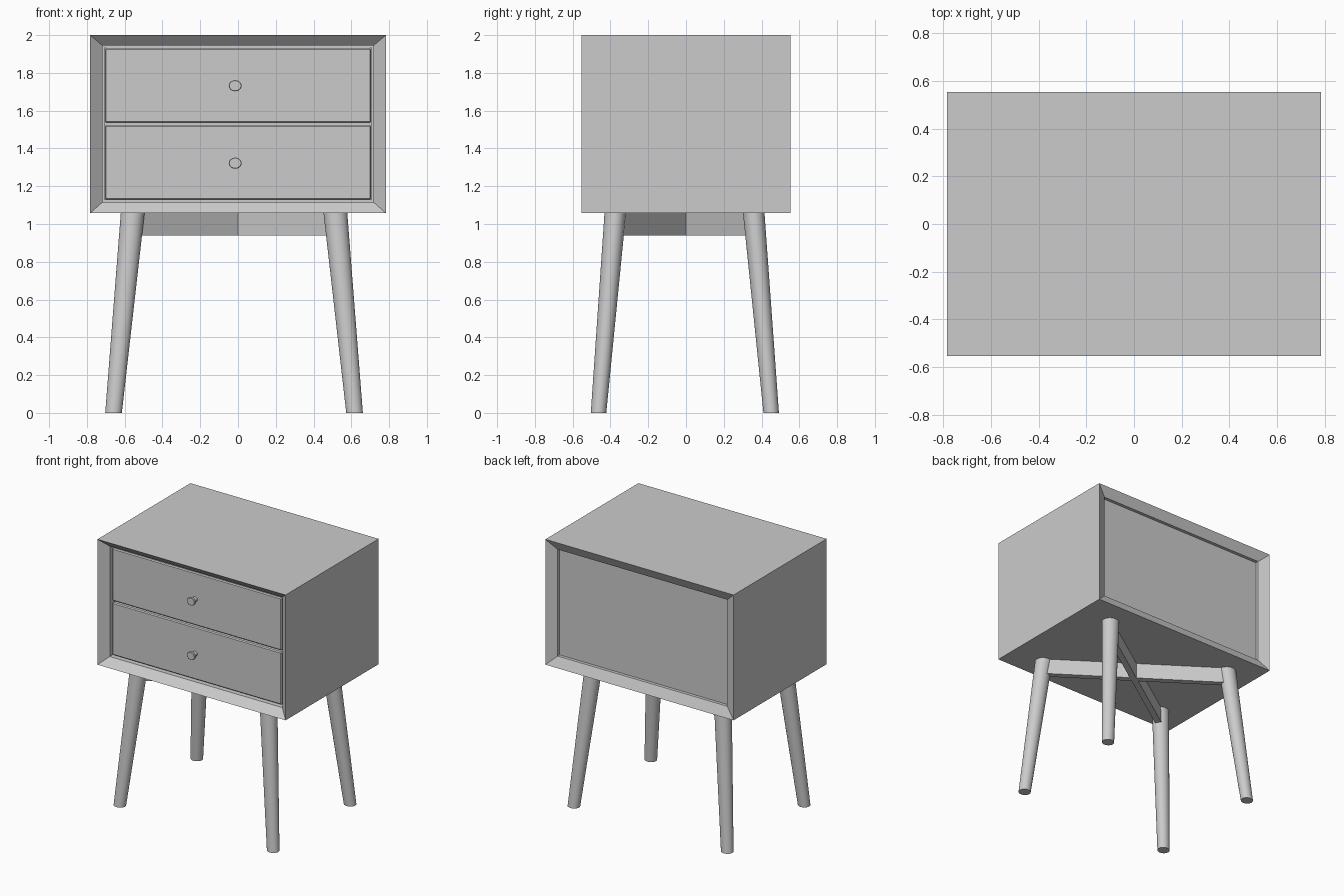
import bpy, bmesh, math
from mathutils import Vector, Matrix

if "Cube" in bpy.data.objects:
    bpy.data.objects.remove(bpy.data.objects["Cube"])


def add_object(name, bm):
    bmesh.ops.recalc_face_normals(bm, faces=bm.faces)
    mesh = bpy.data.meshes.new(name)
    bm.to_mesh(mesh)
    bm.free()
    ob = bpy.data.objects.new(name, mesh)
    bpy.context.collection.objects.link(ob)
    return ob


def box(name, lo, hi, bevel=0.0):
    lo, hi = Vector(lo), Vector(hi)
    bm = bmesh.new()
    bmesh.ops.create_cube(bm, size=1)
    bmesh.ops.scale(bm, vec=hi - lo, verts=bm.verts)
    bmesh.ops.translate(bm, vec=(lo + hi) / 2, verts=bm.verts)
    ob = add_object(name, bm)
    if bevel:
        mod = ob.modifiers.new("bevel", "BEVEL")
        mod.width, mod.segments = bevel, 1
    return ob


def smooth(ob):
    bpy.ops.object.select_all(action="DESELECT")
    ob.select_set(True)
    bpy.context.view_layer.objects.active = ob
    bpy.ops.object.shade_smooth_by_angle(angle=math.radians(35))


def elliptic_loft(name, rings, axis="Z", sides=32):
    """Skin through rings of (centre, horizontal radius, other radius)."""
    bm = bmesh.new()
    loops = []
    for c, ra, rb in rings:
        loop = []
        for i in range(sides):
            t = 2 * math.pi * i / sides
            a, b = ra * math.cos(t), rb * math.sin(t)
            off = (a, b, 0) if axis == "Z" else (a, 0, b)
            loop.append(bm.verts.new(Vector(c) + Vector(off)))
        loops.append(loop)
    for l0, l1 in zip(loops, loops[1:]):
        for i in range(sides):
            j = (i + 1) % sides
            bm.faces.new((l0[i], l0[j], l1[j], l1[i]))
    bm.faces.new(loops[0])
    bm.faces.new(loops[-1])
    smooth(add_object(name, bm))


# Cabinet shell: rectangular tube with chamfered mouths, shallower at the back
def cabinet_shell():
    outer = (0.783, 1.057, 2.0)
    front, back = (0.718, 1.115, 1.945), (0.706, 1.129, 1.931)
    sections = [(outer, -0.553), (front, -0.499), (front, 0.40),
                (back, 0.40), (back, 0.518), (outer, 0.553)]
    bm = bmesh.new()
    rings = [[bm.verts.new((x, y, z)) for x, z in
              ((-w, z0), (w, z0), (w, z1), (-w, z1))]
             for (w, z0, z1), y in sections]
    for k in range(len(rings)):
        r0, r1 = rings[k], rings[(k + 1) % len(rings)]
        for i in range(4):
            j = (i + 1) % 4
            bm.faces.new((r0[i], r0[j], r1[j], r1[i]))
    add_object("cabinet_shell", bm)


cabinet_shell()
box("back_panel", (-0.706, 0.47, 1.129), (0.706, 0.494, 1.931))

# Drawers and their round knobs
for name, z0, z1, zk in (("upper", 1.535, 1.931, 1.732),
                         ("lower", 1.127, 1.523, 1.322)):
    box(name + "_drawer", (-0.705, -0.49, z0), (0.705, 0.38, z1), 0.007)
    elliptic_loft(name + "_knob",
                  [((-0.015, y, zk), r * 1.1, r * 0.95) for y, r in
                   ((-0.48, 0.019), (-0.512, 0.019), (-0.522, 0.029),
                    (-0.528, 0.031), (-0.539, 0.031), (-0.542, 0.028))],
                  axis="Y")

# Splayed tapered legs
for sx, side in ((-1, "left"), (1, "right")):
    for sy, end in ((-1, "front"), (1, "back")):
        foot = (-0.021 + sx * 0.638, -0.006 + sy * 0.457, 0)
        top = (-0.021 + sx * 0.536, -0.008 + sy * 0.366, 1.065)
        elliptic_loft(f"{end}_{side}_leg",
                      [(foot, 0.044, 0.041), (top, 0.063, 0.057)])

# Crossed rails under the cabinet, joining opposite legs
for s, name in ((1, "first"), (-1, "second")):
    rail = box(name + "_cross_rail", (-0.64, -0.022, 0.94), (0.64, 0.022, 1.065))
    rail.data.transform(Matrix.Rotation(s * math.atan2(0.366, 0.536), 4, "Z"))
